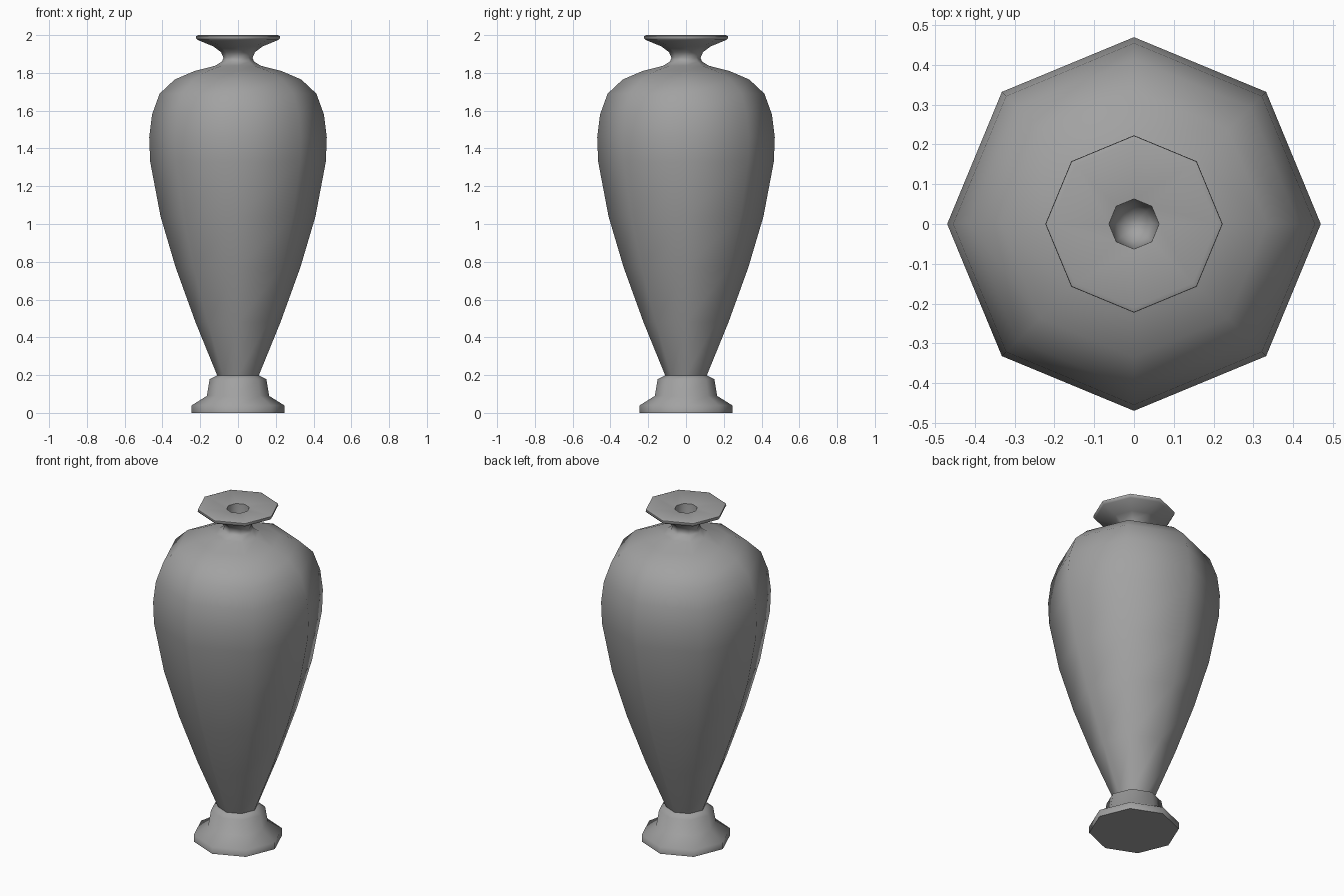
import bpy, math

cube = bpy.data.objects.get("Cube")
if cube:
    bpy.data.objects.remove(cube)

SIDES = 8

# One plain grey for the whole vase
grey = bpy.data.materials.new("stone_grey")
grey.use_nodes = True
colour = (0.36, 0.36, 0.36, 1)
grey.diffuse_color = colour
grey.node_tree.nodes["Principled BSDF"].inputs["Base Color"].default_value = colour


def lathe(name, profile, cap_start=False, cap_end=False):
    """Revolve (radius, height) points with corners on the axes."""
    verts, faces = [], []
    for r, z in profile:
        for i in range(SIDES):
            a = math.tau * i / SIDES
            verts.append((r * math.cos(a), r * math.sin(a), z))
    for k in range(len(profile) - 1):
        for i in range(SIDES):
            j = (i + 1) % SIDES
            a, b = k * SIDES, (k + 1) * SIDES
            faces.append((a + i, a + j, b + j, b + i))
    if cap_start:
        faces.append(tuple(reversed(range(SIDES))))
    if cap_end:
        faces.append(tuple(range(len(verts) - SIDES, len(verts))))
    mesh = bpy.data.meshes.new(name)
    mesh.from_pydata(verts, [], faces)
    mesh.materials.append(grey)
    obj = bpy.data.objects.new(name, mesh)
    bpy.context.collection.objects.link(obj)
    bpy.ops.object.select_all(action="DESELECT")
    obj.select_set(True)
    bpy.context.view_layer.objects.active = obj
    bpy.ops.object.shade_smooth_by_angle(angle=math.radians(58))
    return obj


# Stepped foot, closed underneath
lathe("foot", [(0.245, 0), (0.245, 0.04), (0.165, 0.09), (0.15, 0.178),
               (0.11, 0.198)], cap_start=True)

# Tapering body, shoulder, neck, flared lip and hollow throat
lathe("body", [
    (0.11, 0.198), (0.225, 0.48), (0.33, 0.77), (0.41, 1.04), (0.465, 1.33),
    (0.47, 1.46), (0.455, 1.58), (0.415, 1.69), (0.335, 1.765), (0.23, 1.81),
    (0.12, 1.838), (0.085, 1.86), (0.077, 1.88), (0.09, 1.91), (0.13, 1.94),
    (0.215, 1.975), (0.223, 1.985), (0.222, 1.995), (0.21, 2.0),
    (0.063, 1.985), (0.06, 1.87), (0.045, 1.82), (0.015, 1.8)], cap_end=True)
